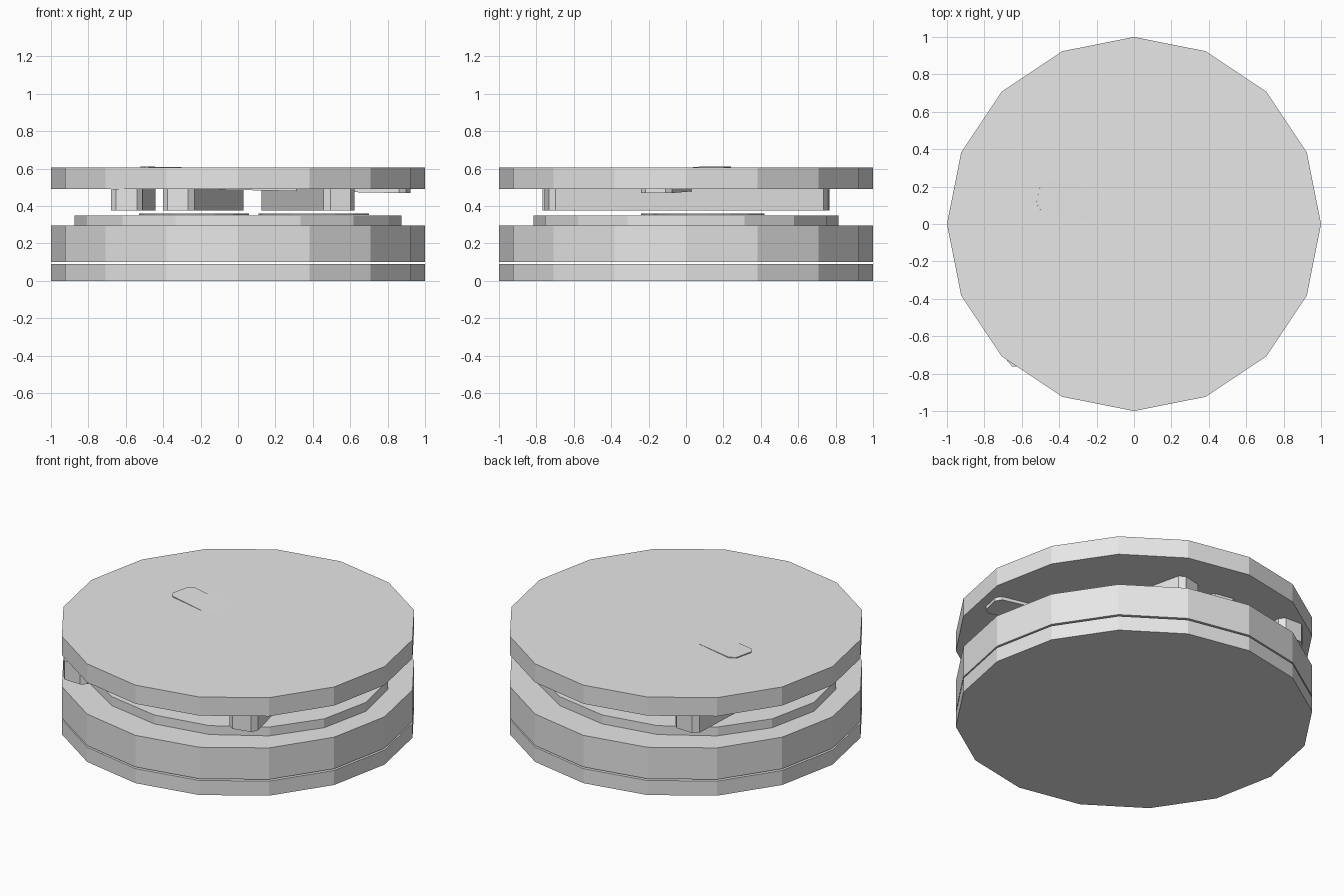
import bpy, bmesh
from math import radians

cube = bpy.data.objects.get("Cube")
if cube:
    bpy.data.objects.remove(cube, do_unlink=True)

grey = bpy.data.materials.new("light_grey")
grey.use_nodes = True
grey.diffuse_color = (0.8, 0.8, 0.8, 1)
for node in grey.node_tree.nodes:
    if node.type == 'BSDF_PRINCIPLED':
        node.inputs["Base Color"].default_value = (0.8, 0.8, 0.8, 1)


def finish(name, bm, location, rotation=(0, 0, 0)):
    mesh = bpy.data.meshes.new(name)
    bmesh.ops.recalc_face_normals(bm, faces=bm.faces)
    bm.to_mesh(mesh)
    bm.free()
    mesh.materials.append(grey)
    obj = bpy.data.objects.new(name, mesh)
    obj.location = location
    obj.rotation_euler = rotation
    bpy.context.collection.objects.link(obj)
    return obj


def disc(name, bottom, top, rx=1, ry=1, x=0, y=0):
    """Flat-sided sixteen-sided slab with corners on the axes."""
    bm = bmesh.new()
    bmesh.ops.create_cone(bm, cap_ends=True, segments=16, radius1=1, radius2=1, depth=1)
    bmesh.ops.scale(bm, verts=bm.verts, vec=(rx, ry, top - bottom))
    finish(name, bm, (x, y, (bottom + top) / 2))


def strip(name, x, y, z, length, heading, pitch=0):
    """Long bar with clipped upright corners, pointing along its heading."""
    bm = bmesh.new()
    bmesh.ops.create_cube(bm, size=1)
    bmesh.ops.scale(bm, verts=bm.verts, vec=(length, 0.17, 0.115))
    upright = [e for e in bm.edges
               if abs(e.verts[0].co.z - e.verts[1].co.z) > 0.1]
    bmesh.ops.bevel(bm, geom=upright, offset=0.03, segments=1, affect='EDGES')
    finish(name, bm, (x, y, z), (0, radians(pitch), radians(heading)))


# Stacked round layers
disc("bottom_layer", 0, 0.09)
disc("thick_layer", 0.1, 0.295)
disc("thin_layer", 0.295, 0.35, 0.873, 0.815)
disc("top_layer", 0.49, 0.605)

# Two small round slices
disc("right_slice", 0.351, 0.361, 0.295, 0.295, -0.235, 0.055)
disc("left_slice", 0.351, 0.361, 0.295, 0.295, 0.405, 0.125)

# Strips under the top layer, and one buried across it
strip("right_strip", -0.56, 0, 0.4325, 1.53, 87.3)
strip("middle_strip", -0.185, -0.01, 0.4325, 1.5, 79.5)
strip("left_strip", 0.375, 0, 0.4325, 1.53, 103)
strip("cross_strip", 0.2, 0, 0.54, 1.46, -13, 1.06)
